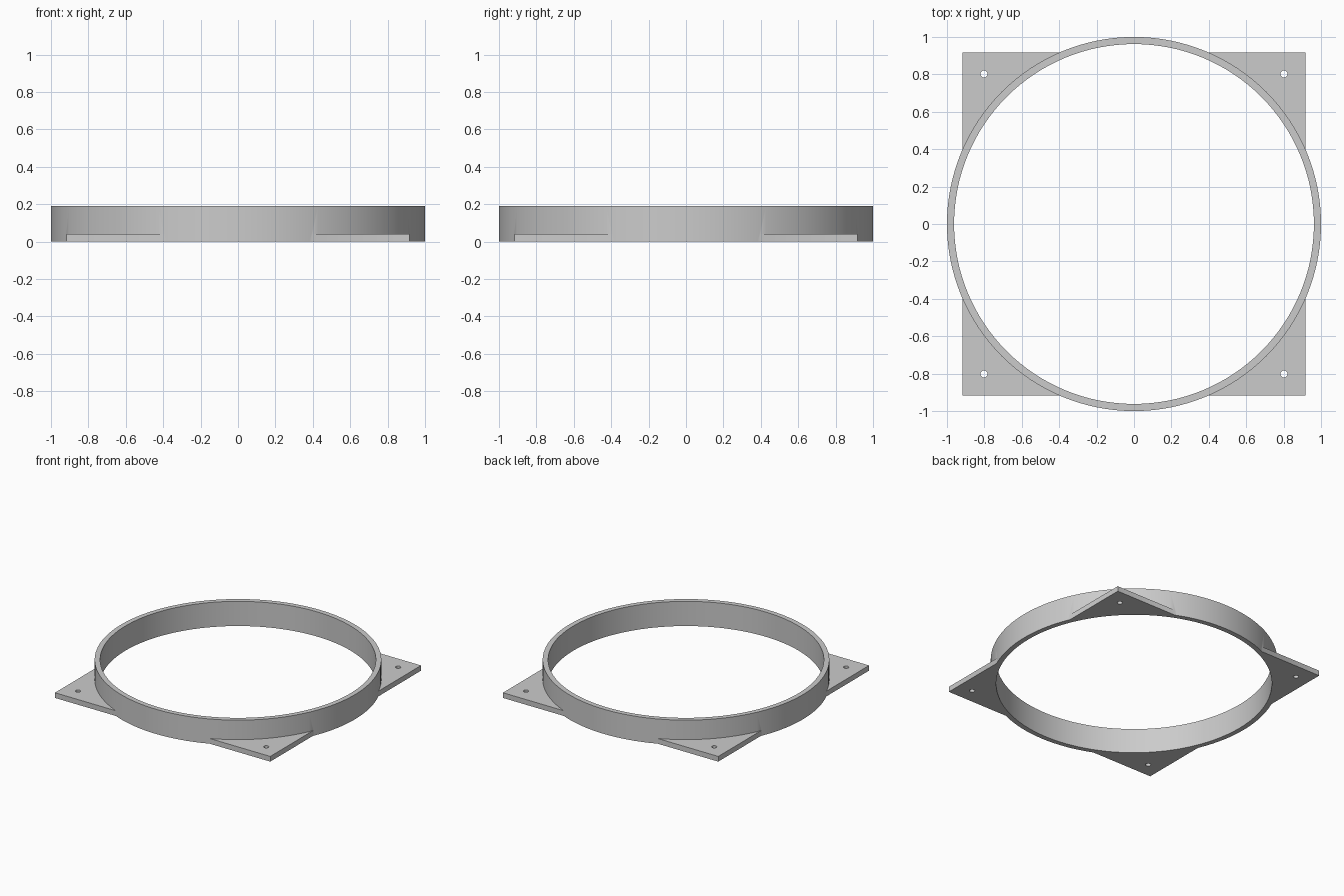
import bpy

if "Cube" in bpy.data.objects:
    bpy.data.objects.remove(bpy.data.objects["Cube"])

RING_R, BORE_R, RING_H = 1.0, 0.962, 0.19
PLATE_HALF, PLATE_H = 0.917, 0.04
HOLE_POS, HOLE_R = 0.802, 0.019

grey = bpy.data.materials.new("plain grey")
grey.diffuse_color = (0.6, 0.6, 0.6, 1)
grey.use_nodes = True
grey.node_tree.nodes["Principled BSDF"].inputs["Base Color"].default_value = grey.diffuse_color


def cylinder(name, radius, z0, z1, sides, x=0, y=0):
    bpy.ops.mesh.primitive_cylinder_add(vertices=sides, radius=radius, depth=z1 - z0,
                                        location=(x, y, (z0 + z1) / 2))
    obj = bpy.context.object
    obj.name = name
    return obj


def combine(target, tool, operation):
    mod = target.modifiers.new(operation.lower(), 'BOOLEAN')
    mod.operation, mod.solver, mod.object = operation, 'EXACT', tool
    bpy.context.view_layer.objects.active = target
    bpy.ops.object.modifier_apply(modifier=mod.name)
    bpy.data.objects.remove(tool)


# Round collar
mount = cylinder("ring_mount", RING_R, 0, RING_H, 128)

# Square base plate whose corners become the four mounting ears
bpy.ops.mesh.primitive_cube_add(size=1, location=(0, 0, PLATE_H / 2))
plate = bpy.context.object
plate.scale = (2 * PLATE_HALF, 2 * PLATE_HALF, PLATE_H)
bpy.ops.object.transform_apply(location=False, rotation=False, scale=True)
combine(mount, plate, 'UNION')

# Large open bore
combine(mount, cylinder("bore", BORE_R, -0.1, RING_H + 0.1, 128), 'DIFFERENCE')

# Screw hole in each ear
for sx in (-1, 1):
    for sy in (-1, 1):
        hole = cylinder("screw_hole", HOLE_R, -0.1, PLATE_H + 0.05, 24,
                        sx * HOLE_POS, sy * HOLE_POS)
        combine(mount, hole, 'DIFFERENCE')

# Single colour, smooth walls with crisp rims
mount.data.materials.clear()
mount.data.materials.append(grey)
for poly in mount.data.polygons:
    poly.material_index = 0
bpy.ops.object.select_all(action='DESELECT')
mount.select_set(True)
bpy.context.view_layer.objects.active = mount
bpy.ops.object.shade_smooth_by_angle(angle=0.5)
